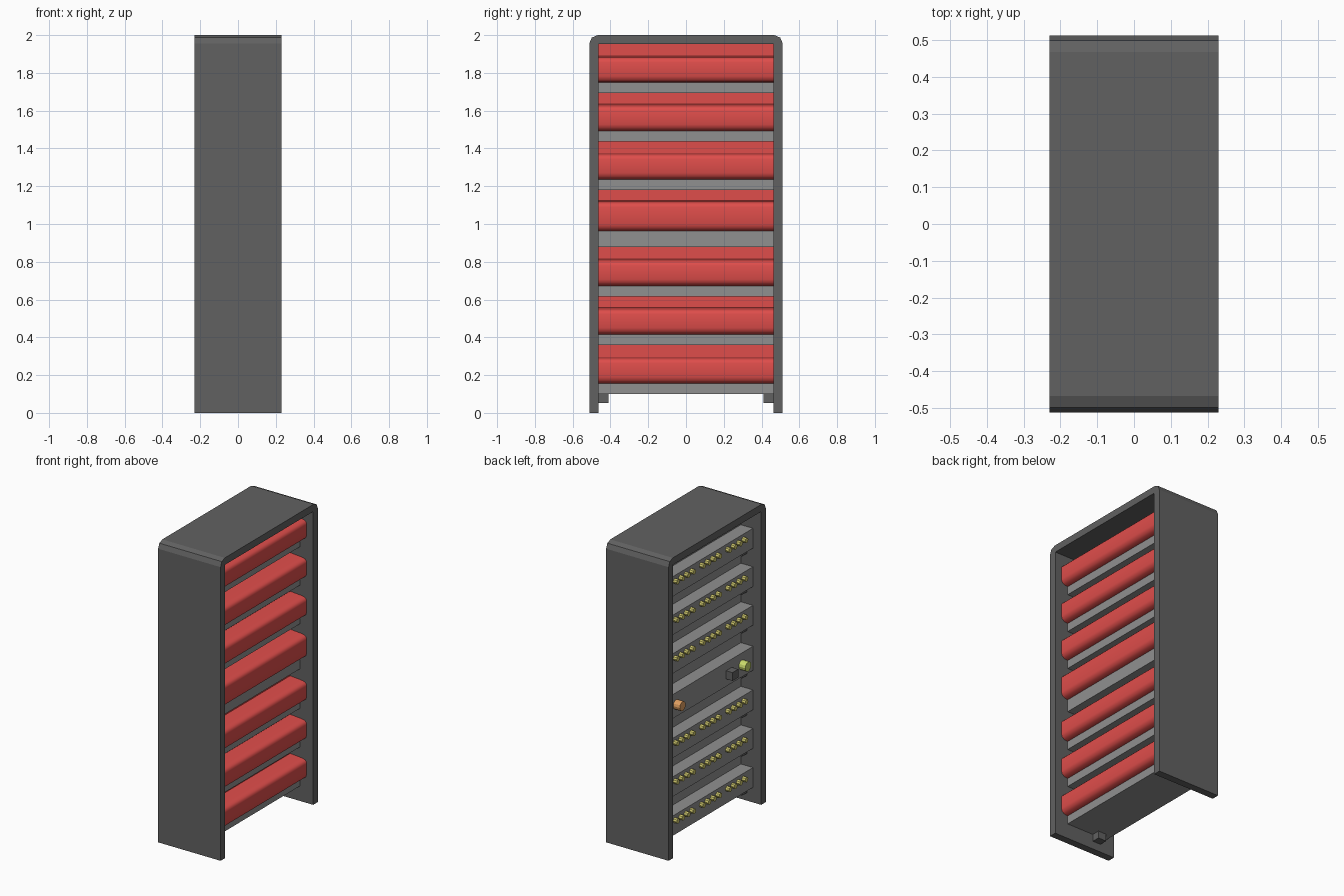
import bpy, bmesh, math
from mathutils import Matrix

if "Cube" in bpy.data.objects:
    bpy.data.objects.remove(bpy.data.objects["Cube"])


def material(name, rgb):
    m = bpy.data.materials.new(name)
    m.diffuse_color = (*rgb, 1)
    m.use_nodes = True
    m.node_tree.nodes["Principled BSDF"].inputs["Base Color"].default_value = m.diffuse_color
    return m


DARK = material("dark_grey", (0.12, 0.12, 0.12))
GREY = material("mid_grey", (0.28, 0.28, 0.28))
RED = material("red", (0.74, 0.075, 0.07))
YELLOW = material("yellow", (0.65, 0.6, 0.16))
ORANGE = material("orange", (0.75, 0.35, 0.12))
LIME = material("lime", (0.6, 0.72, 0.15))


def finish(bm, name, mat, smooth=False):
    bmesh.ops.recalc_face_normals(bm, faces=bm.faces)
    me = bpy.data.meshes.new(name)
    bm.to_mesh(me)
    bm.free()
    me.materials.append(mat)
    ob = bpy.data.objects.new(name, me)
    bpy.context.collection.objects.link(ob)
    if smooth:
        bpy.ops.object.select_all(action='DESELECT')
        ob.select_set(True)
        bpy.context.view_layer.objects.active = ob
        bpy.ops.object.shade_smooth_by_angle(angle=math.radians(40))
    return ob


def box(name, lo, hi, mat):
    bm = bmesh.new()
    size = [b - a for a, b in zip(lo, hi)]
    mid = [(a + b) / 2 for a, b in zip(lo, hi)]
    bmesh.ops.create_cube(bm, size=1, matrix=Matrix.Translation(mid) @ Matrix.Diagonal((*size, 1)))
    return finish(bm, name, mat)


def extrude(name, points, direction, mat, smooth=False):
    bm = bmesh.new()
    face = bm.faces.new([bm.verts.new(p) for p in points])
    ext = bmesh.ops.extrude_face_region(bm, geom=[face])
    verts = [v for v in ext["geom"] if isinstance(v, bmesh.types.BMVert)]
    bmesh.ops.translate(bm, verts=verts, vec=direction)
    return finish(bm, name, mat, smooth)


def pegs(name, places, radius, x0, x1, mat, sides=8):
    # round pins pointing along x
    bm = bmesh.new()
    for y, z in places:
        bmesh.ops.create_cone(bm, cap_ends=True, segments=sides, radius1=radius, radius2=radius,
                              depth=abs(x1 - x0),
                              matrix=Matrix.Translation(((x0 + x1) / 2, y, z)) @ Matrix.Rotation(math.pi / 2, 4, 'Y'))
    return finish(bm, name, mat)


# Outer frame: an upside-down U with bevelled top corners
INNER = 0.463
half = [(INNER, 1.953), (INNER, 0), (0.512, 0), (0.512, 1.955), (0.499, 1.987), (0.467, 2.0)]
outline = half + [(-y, z) for y, z in reversed(half)]
extrude("outer_frame", [(-0.23, y, z) for y, z in outline], (0.46, 0, 0), DARK)

# Inner core wall
box("core_wall", (-0.08, -INNER, 0.12), (0.055, INNER, 1.953), GREY)

# Red front bins: x and height above the bin's bottom
bin_profile = [(0.04, 0), (0.135, 0), (0.16, 0.005), (0.175, 0.016), (0.182, 0.035), (0.182, 0.108),
               (0.179, 0.119), (0.171, 0.128), (0.158, 0.133), (0.14, 0.136), (0.06, 0.142),
               (0.06, 0.205), (0.04, 0.205)]
peg_ys = [c + i * 0.057 for c in (-0.275, 0, 0.275) for i in (-1.5, -0.5, 0.5, 1.5)]

for n, z in enumerate((0.155, 0.415, 0.672, 0.982, 1.235, 1.492, 1.748)):
    control = n == 3
    drop = -0.02 if control else 0  # the middle bin is a little taller
    lo, hi = (0.88, 1.04) if control else (z - 0.055, z + 0.077)
    profile = [(x, -INNER, z + h + (drop if h < 0.05 else 0)) for x, h in bin_profile]
    extrude(f"red_bin_{n}", profile, (0, 2 * INNER, 0), RED, True)
    box(f"shelf_box_{n}", (-0.169, -INNER, lo), (0.133, INNER, hi), GREY)
    # Support blocks under both ends
    for side in (-1, 1):
        a, b = sorted((side * 0.41, side * INNER))
        box(f"support_block_{n}_{side}", (-0.125, a, lo - 0.047), (-0.065, b, lo), DARK)
    # Rows of pins on the rear side
    if not control:
        pegs(f"rear_pins_{n}", [(y, z + 0.042) for y in peg_ys], 0.017, -0.16, -0.195, YELLOW)

# Fittings on the rear of the middle box
pegs("lime_connector", [(-0.345, 0.962)], 0.031, -0.16, -0.217, LIME, 12)
pegs("orange_connector", [(0.345, 0.962)], 0.031, -0.16, -0.217, ORANGE, 12)
box("switch_block", (-0.217, -0.24, 0.93), (-0.16, -0.18, 0.985), DARK)
